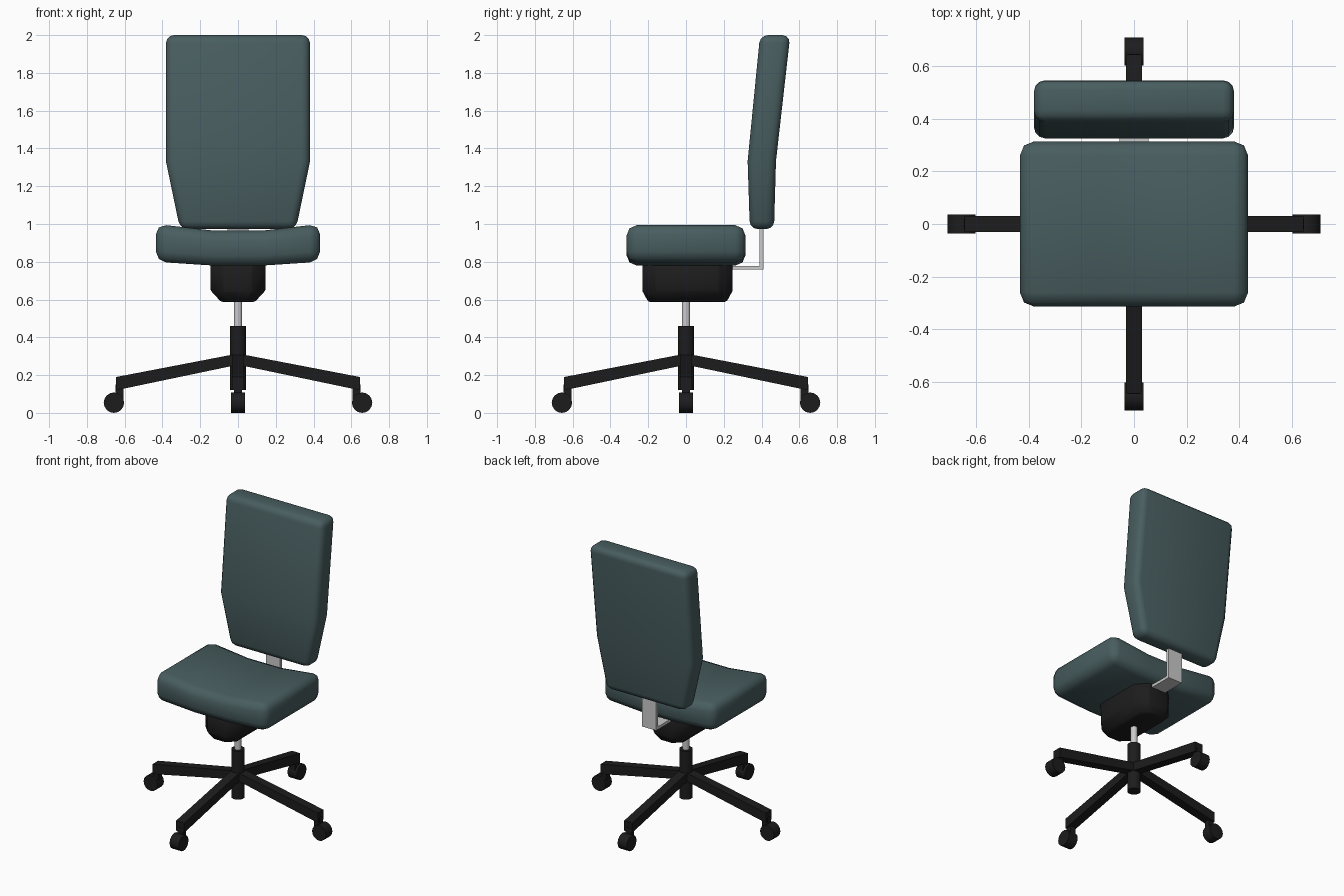
import bpy, bmesh, math
from mathutils import Matrix

if "Cube" in bpy.data.objects:
    bpy.data.objects.remove(bpy.data.objects["Cube"])


def material(name, color):
    m = bpy.data.materials.new(name)
    m.diffuse_color = color
    m.use_nodes = True
    m.node_tree.nodes["Principled BSDF"].inputs["Base Color"].default_value = m.diffuse_color
    return m


FABRIC = material("teal_fabric", (0.065, 0.11, 0.115, 1))
PLASTIC = material("black_plastic", (0.012, 0.012, 0.012, 1))


def loft(name, rings, mat=None, bevel=0, segments=2, smooth=None, turn=0):
    """Skin matching closed rings of points and cap both ends."""
    bm = bmesh.new()
    vs = [[bm.verts.new(p) for p in ring] for ring in rings]
    n = len(rings[0])
    for a, b in zip(vs, vs[1:]):
        for i in range(n):
            j = (i + 1) % n
            bm.faces.new((a[i], a[j], b[j], b[i]))
    bm.faces.new(vs[0])
    bm.faces.new(vs[-1])
    bmesh.ops.recalc_face_normals(bm, faces=bm.faces)
    if bevel:
        edges = [e for e in bm.edges if e.calc_face_angle() > math.radians(40)]
        bmesh.ops.bevel(bm, geom=edges, offset=bevel, segments=segments,
                        profile=0.5, affect='EDGES', clamp_overlap=True)
    bm.transform(Matrix.Rotation(turn, 4, 'Z'))
    me = bpy.data.meshes.new(name)
    bm.to_mesh(me)
    bm.free()
    ob = bpy.data.objects.new(name, me)
    bpy.context.collection.objects.link(ob)
    if mat:
        me.materials.append(mat)
    if smooth:
        bpy.ops.object.select_all(action='DESELECT')
        ob.select_set(True)
        bpy.context.view_layer.objects.active = ob
        bpy.ops.object.shade_smooth_by_angle(angle=math.radians(smooth))
    return ob


def circle(r, n, place):
    return [place(r * math.cos(2 * math.pi * i / n), r * math.sin(2 * math.pi * i / n))
            for i in range(n)]


def post(name, r, z0, z1, mat=None):
    return loft(name, [circle(r, 20, lambda a, b, z=z: (a, b, z)) for z in (z0, z1)],
                mat, smooth=40)


def slab(name, profile, half, mat=None, turn=0):
    """Profile of (y, z) points extruded across x."""
    return loft(name, [[(x, y, z) for y, z in profile] for x in (-half, half)],
                mat, turn=turn)


# Seat cushion, dished across its width
loft("seat", [[(x, -0.315, b), (x, 0.315, b), (x, 0.315, t), (x, -0.315, t)]
              for x, b, t in ((-0.435, 0.80, 1.0), (-0.13, 0.78, 0.965),
                              (0.13, 0.78, 0.965), (0.435, 0.80, 1.0))],
     FABRIC, bevel=0.055, smooth=60)

# Backrest, tapered at the bottom and leaning back
loft("backrest", [[(-w, f, z), (w, f, z), (w, r, z), (-w, r, z)]
                  for w, f, r, z in ((0.307, 0.338, 0.466, 0.973),
                                     (0.381, 0.326, 0.476, 1.33),
                                     (0.381, 0.392, 0.552, 2.0))],
     FABRIC, bevel=0.042, segments=3, smooth=60)

# Tilt mechanism under the seat
def octagon(w, f, r, c, z):
    return [(-w + c, f, z), (w - c, f, z), (w, f + c, z), (w, r - c, z),
            (w - c, r, z), (-w + c, r, z), (-w, r - c, z), (-w, f + c, z)]

loft("tilt_mechanism", [octagon(0.09, -0.2, 0.215, 0.05, 0.588),
                        octagon(0.145, -0.23, 0.245, 0.07, 0.643),
                        octagon(0.145, -0.23, 0.245, 0.07, 0.79)],
     PLASTIC, bevel=0.008, segments=1, smooth=50)

# L-shaped backrest bracket
slab("back_bracket", [(0.2, 0.758), (0.41, 0.758), (0.41, 1.05),
                      (0.39, 1.05), (0.39, 0.778), (0.2, 0.778)], 0.055)

# Gas lift and column
post("gas_lift", 0.022, 0.4, 0.6)
post("column", 0.043, 0.12, 0.46, PLASTIC)

# Four legs with casters
for i in range(4):
    a = i * math.pi / 2
    slab(f"leg_{i + 1}", [(0, 0.255), (0.645, 0.12), (0.645, 0.19), (0, 0.314)],
         0.031, PLASTIC, a)
    slab(f"caster_stem_{i + 1}", [(0.607, 0.06), (0.648, 0.06), (0.648, 0.15),
                                  (0.607, 0.15)], 0.02, PLASTIC, a)
    loft(f"caster_wheel_{i + 1}",
         [circle(0.054, 16, lambda p, q, x=x: (x, 0.657 + p, 0.054 + q))
          for x in (-0.036, 0.036)], PLASTIC, smooth=40, turn=a)
